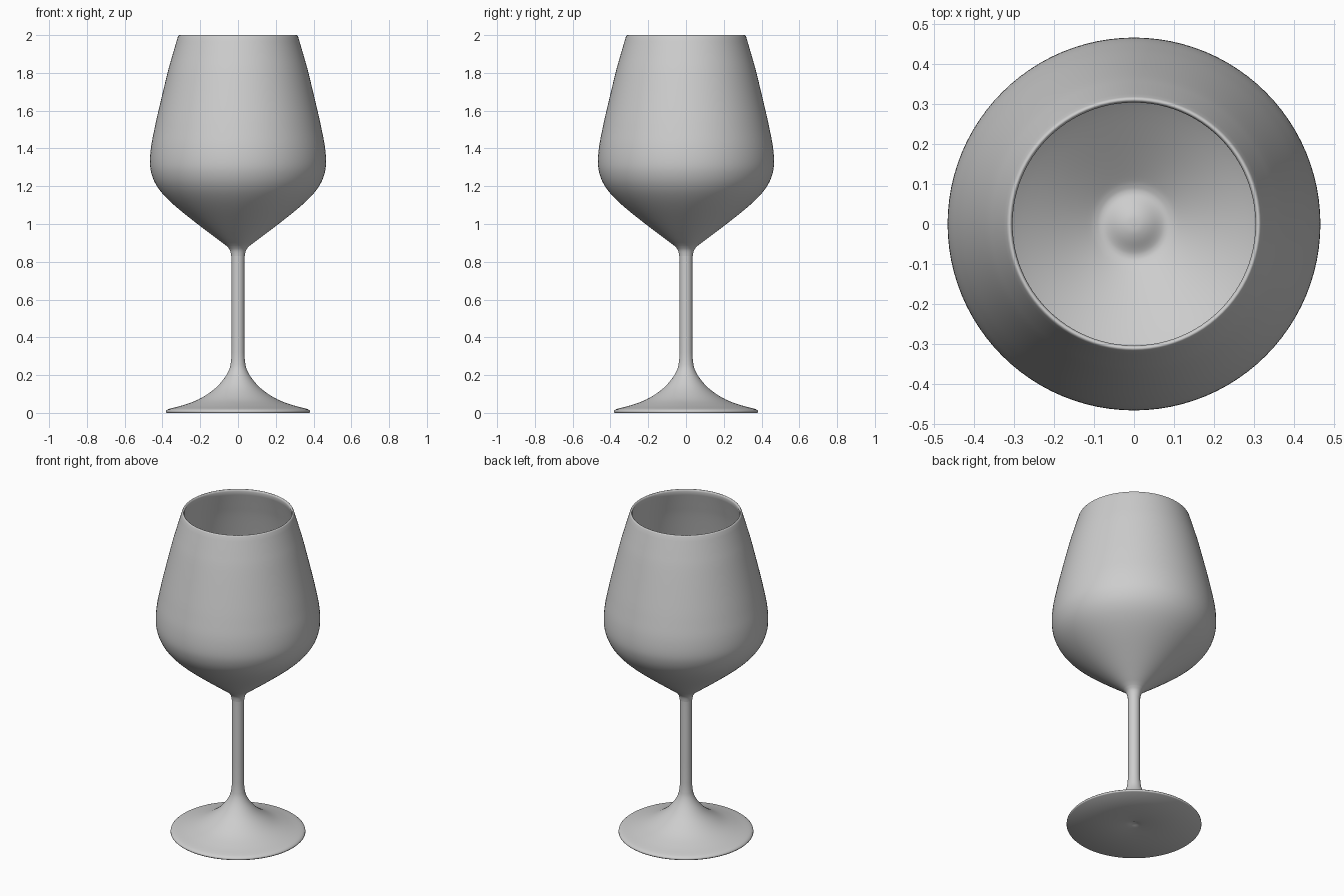
import bpy, bmesh, math
from mathutils import Vector

default = bpy.data.objects.get("Cube")
if default:
    bpy.data.objects.remove(default, do_unlink=True)

SEGMENTS = 96
WALL = 0.015

GREY = (0.61, 0.61, 0.61, 1)
grey = bpy.data.materials.new("plain grey")
grey.use_nodes = True
grey.diffuse_color = GREY
grey.node_tree.nodes["Principled BSDF"].inputs["Base Color"].default_value = GREY


def smooth_path(points, steps=4):
    """Catmull-Rom curve through (radius, height) points."""
    p = [Vector(q) for q in points]
    p = [2 * p[0] - p[1]] + p + [2 * p[-1] - p[-2]]
    out = []
    for a, b, c, d in zip(p, p[1:], p[2:], p[3:]):
        for i in range(steps):
            t = i / steps
            out.append(0.5 * (2 * b + (c - a) * t + (2 * a - 5 * b + 4 * c - d) * t ** 2
                              + (3 * b - a - 3 * c + d) * t ** 3))
    return out + [p[-2]]


def inset_path(path, distance):
    """Shift a path toward the axis along its normals."""
    out = []
    for i, q in enumerate(path):
        t = (path[min(i + 1, len(path) - 1)] - path[max(i - 1, 0)]).normalized()
        out.append(q + Vector((-t.y, t.x)) * distance)
    return out


def lathe(name, path):
    """Revolve a profile round the vertical axis."""
    bm = bmesh.new()
    verts = [bm.verts.new((max(r, 0), 0, z)) for r, z in path]
    edges = [bm.edges.new(pair) for pair in zip(verts, verts[1:])]
    bmesh.ops.spin(bm, geom=verts + edges, axis=(0, 0, 1), cent=(0, 0, 0),
                   angle=math.tau, steps=SEGMENTS, use_merge=True)
    bmesh.ops.remove_doubles(bm, verts=bm.verts, dist=0.0002)
    bmesh.ops.recalc_face_normals(bm, faces=bm.faces)
    mesh = bpy.data.meshes.new(name)
    bm.to_mesh(mesh)
    bm.free()
    mesh.materials.append(grey)
    obj = bpy.data.objects.new(name, mesh)
    bpy.context.collection.objects.link(obj)
    bpy.ops.object.select_all(action="DESELECT")
    obj.select_set(True)
    bpy.context.view_layer.objects.active = obj
    bpy.ops.object.shade_smooth_by_angle(angle=math.radians(60))


# Underside with a small central dimple, and the foot's thin edge
underside = [Vector(q) for q in ((0, 0.018), (0.02, 0.009), (0.05, 0.004), (0.1, 0.002), (0.378, 0))]
edge = [Vector((0.382, 0.004))]

# Flared foot running into the stem
foot = smooth_path([(0.381, 0.011), (0.365, 0.021), (0.3, 0.038), (0.225, 0.064), (0.165, 0.097),
                    (0.112, 0.138), (0.068, 0.19), (0.044, 0.237), (0.036, 0.28)])
stem = smooth_path([(0.034, 0.32), (0.034, 0.79), (0.036, 0.83), (0.043, 0.862), (0.06, 0.884)])

# Bowl, widest low down and tapering to the rim
bowl = smooth_path([(0.085, 0.902), (0.195, 0.985), (0.315, 1.08), (0.39, 1.15),
                    (0.435, 1.21), (0.459, 1.27), (0.466, 1.33), (0.46, 1.41),
                    (0.443, 1.5), (0.421, 1.6), (0.373, 1.8), (0.348, 1.89), (0.318, 1.992)])
rim = [Vector(q) for q in ((0.315, 1.998), (0.311, 2.0), (0.307, 1.998))]
inside = [q for q in inset_path(bowl, WALL)[::-1] if q.y > 1.18]

# Thicker floor of the bowl, rising to a low dome in the middle
floor = smooth_path([(0.37, 1.165), (0.3, 1.104), (0.2, 1.031), (0.12, 0.976), (0.095, 0.962),
                     (0.08, 0.959), (0.065, 0.963), (0.04, 0.976), (0.02, 0.983), (0, 0.985)])

lathe("wine_glass", underside + edge + foot + stem + bowl + rim + inside + floor)
